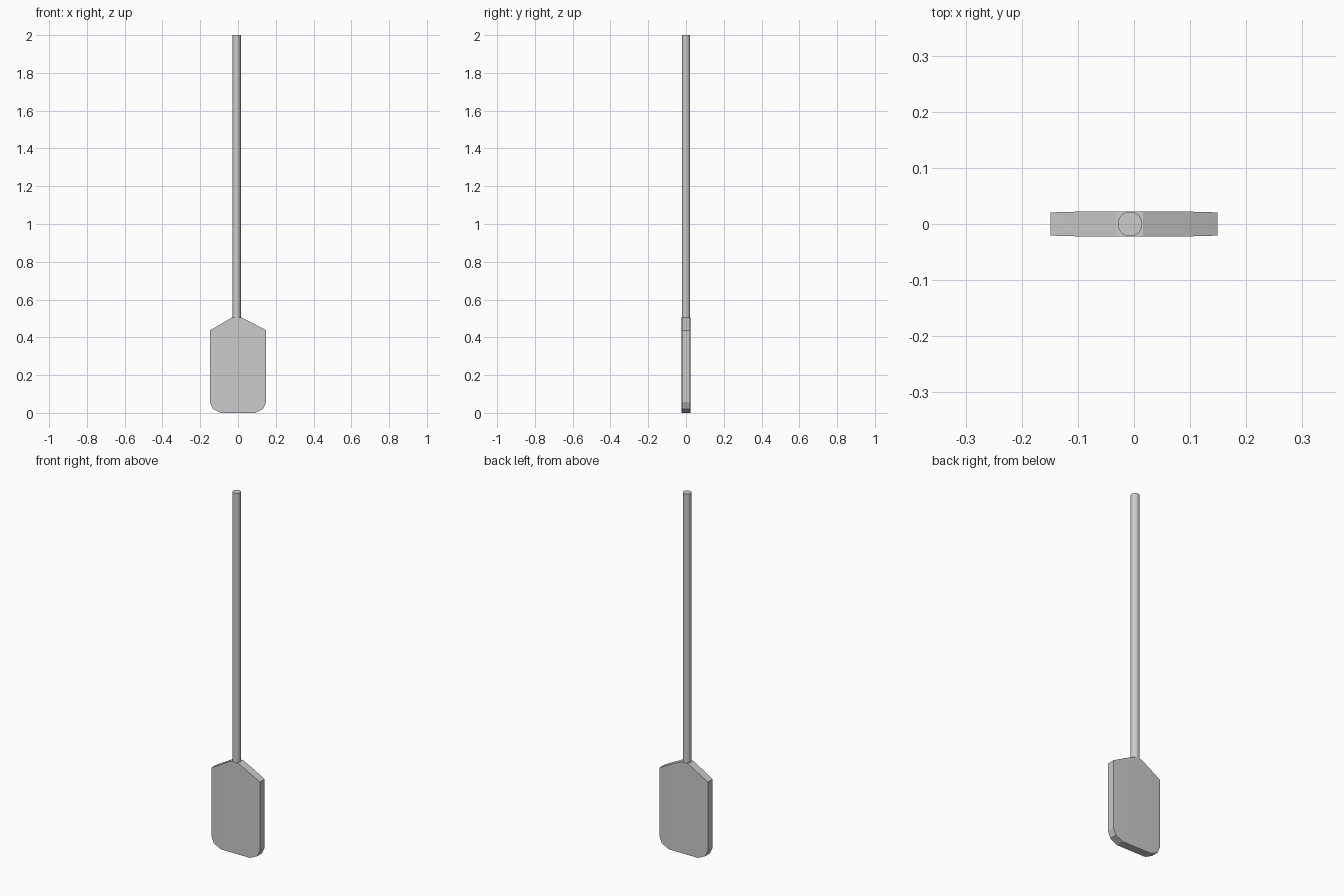
import bpy, bmesh

if "Cube" in bpy.data.objects:
    bpy.data.objects.remove(bpy.data.objects["Cube"])

SHAFT_X = -0.007

# Blade: vertical slices (x, bottom z, top z, half thickness), slightly thicker mid-width
slices = [
    (-0.149, 0.057, 0.437, 0.0205),
    (-0.133, 0.021, 0.446, 0.0212),
    (-0.090, 0.000, 0.471, 0.0222),
    (-0.030, 0.000, 0.506, 0.0225),
    (0.016, 0.000, 0.506, 0.0225),
    (0.090, 0.000, 0.469, 0.0222),
    (0.133, 0.021, 0.446, 0.0212),
    (0.149, 0.057, 0.437, 0.0205),
]
bm = bmesh.new()
rings = [[bm.verts.new(p) for p in ((x, -t, lo), (x, t, lo), (x, t, hi), (x, -t, hi))]
         for x, lo, hi, t in slices]
for a, b in zip(rings, rings[1:]):
    for i in range(4):
        j = (i + 1) % 4
        bm.faces.new((a[i], a[j], b[j], b[i]))
bm.faces.new(rings[0])
bm.faces.new(rings[-1])
bmesh.ops.recalc_face_normals(bm, faces=bm.faces)
mesh = bpy.data.meshes.new("blade")
bm.to_mesh(mesh)
bm.free()
blade = bpy.data.objects.new("blade", mesh)
bpy.context.collection.objects.link(blade)

# Shaft: round pole seated just inside the top of the blade
bottom, top = 0.495, 2.0
bpy.ops.mesh.primitive_cylinder_add(vertices=24, radius=0.0218, depth=top - bottom,
                                    location=(SHAFT_X, 0, (top + bottom) / 2))
shaft = bpy.context.object
shaft.name = "shaft"
bpy.ops.object.shade_smooth_by_angle()
